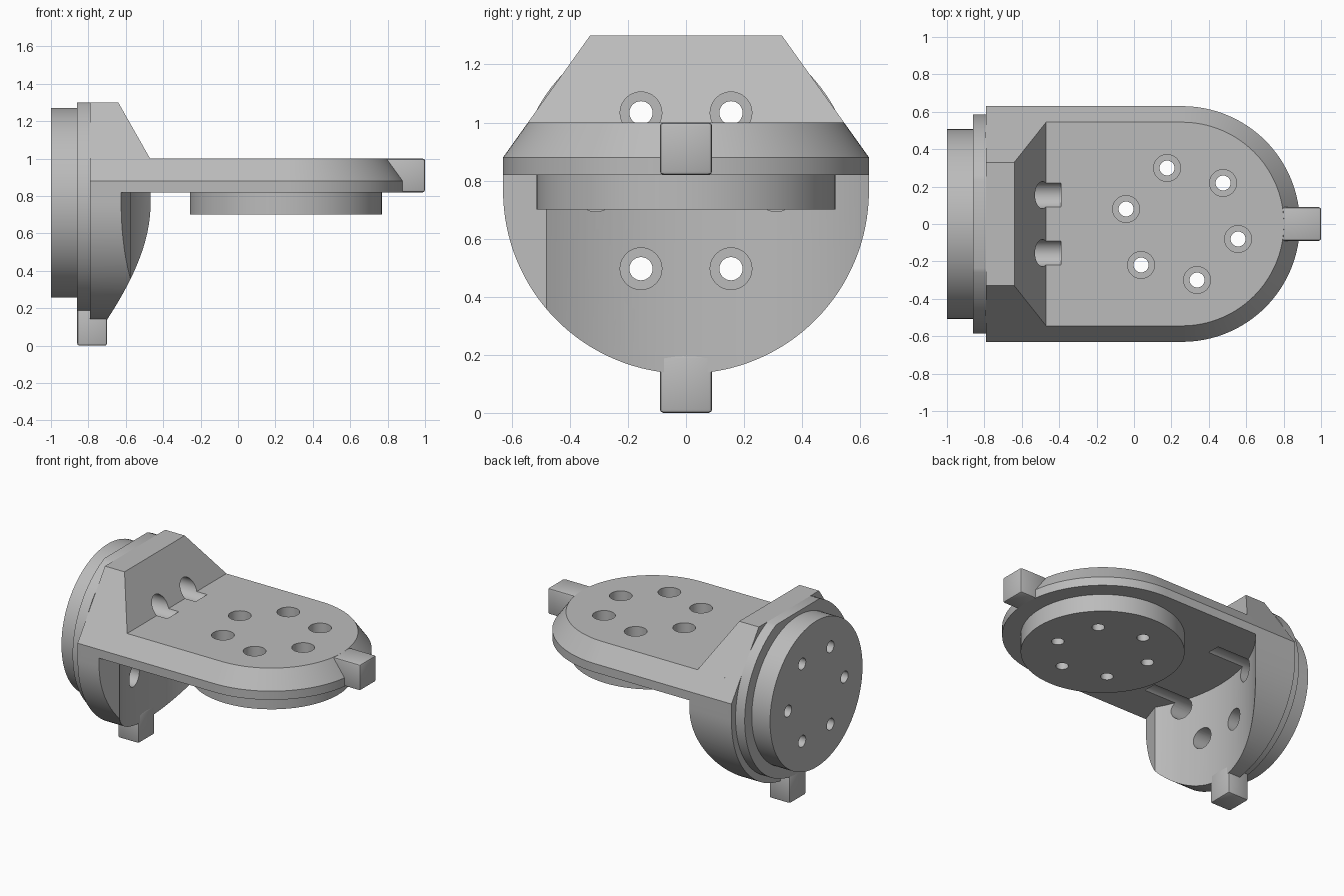
import bpy, bmesh, math
from mathutils import Matrix

old = bpy.data.objects.get("Cube")
if old:
    bpy.data.objects.remove(old, do_unlink=True)

grey = bpy.data.materials.new("machined_grey")
grey.use_nodes = True
grey.diffuse_color = (0.5, 0.5, 0.5, 1)
grey.node_tree.nodes["Principled BSDF"].inputs["Base Color"].default_value = (0.5, 0.5, 0.5, 1)

HUB_Z, HUB_X = 0.765, 0.257      # centres of the rear and lower mounting discs
HALF = 0.63                      # half width of the bracket


def make(name, bm):
    bmesh.ops.recalc_face_normals(bm, faces=bm.faces)
    mesh = bpy.data.meshes.new(name)
    bm.to_mesh(mesh)
    bm.free()
    ob = bpy.data.objects.new(name, mesh)
    bpy.context.collection.objects.link(ob)
    mesh.materials.append(grey)
    return ob


def loft(name, rings):
    """Closed solid through matching rings of 3D points."""
    bm = bmesh.new()
    rows = [[bm.verts.new(p) for p in ring] for ring in rings]
    for a, b in zip(rows, rows[1:]):
        n = len(a)
        for i in range(n):
            j = (i + 1) % n
            bm.faces.new((a[i], a[j], b[j], b[i]))
    bm.faces.new(rows[0])
    bm.faces.new(rows[-1])
    return make(name, bm)


PLACE = {"x": lambda u, v, w: (w, u, v),
         "y": lambda u, v, w: (u, w, v),
         "z": lambda u, v, w: (u, v, w)}


def prism(name, axis, profile, lo, hi):
    return loft(name, [[PLACE[axis](u, v, w) for u, v in profile] for w in (lo, hi)])


def arc(u, v, r, start, end, steps):
    angles = [math.radians(start + (end - start) * i / steps) for i in range(steps + 1)]
    return [(u + r * math.cos(a), v + r * math.sin(a)) for a in angles]


def disc(name, axis, u, v, r, lo, hi, steps=96):
    return prism(name, axis, arc(u, v, r, 0, 360, steps)[:-1], lo, hi)


def combine(ob, other, operation, keep=False):
    mod = ob.modifiers.new(operation, "BOOLEAN")
    mod.operation, mod.solver, mod.object = operation, "EXACT", other
    bpy.context.view_layer.objects.active = ob
    bpy.ops.object.modifier_apply(modifier=mod.name)
    if not keep:
        bpy.data.objects.remove(other, do_unlink=True)


def block(name, centre, size):
    bm = bmesh.new()
    bmesh.ops.create_cube(bm, size=1, matrix=Matrix.Translation(centre) @ Matrix.Diagonal((*size, 1)))
    bmesh.ops.bevel(bm, geom=bm.edges[:], offset=0.012, segments=2, profile=0.5, affect="EDGES")
    return make(name, bm)


# Upright wall: round lower half, tapered top, sloped front
wall_outline = [(0.33, 1.3), (-0.33, 1.3), (-HALF, 0.88)]
wall_outline += arc(0, HUB_Z, HALF, 180, 360, 64) + [(HALF, 0.88)]
body = prism("bracket_body", "x", wall_outline, -0.79, -0.3)
side_outline = [(-0.85, 0), (-0.413, 0), (-0.413, 0.9), (-0.64, 1.3), (-0.85, 1.67)]
combine(body, prism("side_shape", "y", side_outline, -1, 1), "INTERSECT")

# Curved clearance hollowed out of the wall below the plate
top_angle = 180 - math.degrees(math.asin(0.66 / 0.96))
low_angle = 180 + math.degrees(math.asin(0.48 / 0.96))
hollow = arc(HUB_X, 0, 0.96, top_angle, low_angle, 40) + [(-0.635, -0.66), (0, -0.66), (0, 0.66)]
combine(body, prism("clearance", "z", hollow, -0.1, 0.82), "DIFFERENCE")


# Horizontal plate with a rounded end and chamfered rim
def plate_ring(inset, z):
    r = HALF - inset
    pts = [(-0.75, -r)] + arc(HUB_X, 0, r, -90, 90, 64) + [(-0.75, r)]
    return [(x, y, z) for x, y in pts]


plate = loft("plate", [plate_ring(0, 0.82), plate_ring(0, 0.88), plate_ring(0.0857, 1.0)])
combine(body, plate, "UNION")

# Mounting discs
flange = disc("rear_flange", "x", 0, HUB_Z, 0.585, -0.86, -0.79)
trim = [(-1, 1.3), (1, 1.3), (1, 2), (-1, 2)]
combine(flange, prism("flange_trim", "x", trim, -1.2, 0), "DIFFERENCE")
boss = disc("rear_boss", "x", 0, HUB_Z, 0.507, -1.0, -0.86)
pad = disc("lower_disc", "z", HUB_X, 0, 0.514, 0.70, 0.82)

# Locating tabs
lower_tab = block("lower_tab", (-0.78, 0, 0.1), (0.16, 0.18, 0.2))
end_tab = block("end_tab", (0.895, 0, 0.91), (0.21, 0.18, 0.18))


# Rings of six counterbored holes through the wall and the plate
def drill(axis, u, v, first, targets, r, lo, hi):
    for hu, hv in arc(u, v, 0.31, first, first + 300, 5):
        cutter = disc("hole_cutter", axis, hu, hv, r, lo, hi, 32)
        for ob in targets:
            combine(ob, cutter, "DIFFERENCE", keep=True)
        bpy.data.objects.remove(cutter, do_unlink=True)


drill("x", 0, HUB_Z, 0, (body, flange), 0.072, -0.81, -0.39)
drill("x", 0, HUB_Z, 0, (flange, boss), 0.04, -1.1, -0.75)
drill("z", HUB_X, 0, 45, (body, pad), 0.072, 0.80, 1.1)
drill("z", HUB_X, 0, 45, (pad,), 0.04, 0.6, 0.9)

# Smooth round surfaces, keep crisp edges
bpy.ops.object.select_all(action="DESELECT")
for ob in (body, flange, boss, pad, lower_tab, end_tab):
    ob.select_set(True)
bpy.context.view_layer.objects.active = body
bpy.ops.object.shade_smooth_by_angle(angle=math.radians(25))
